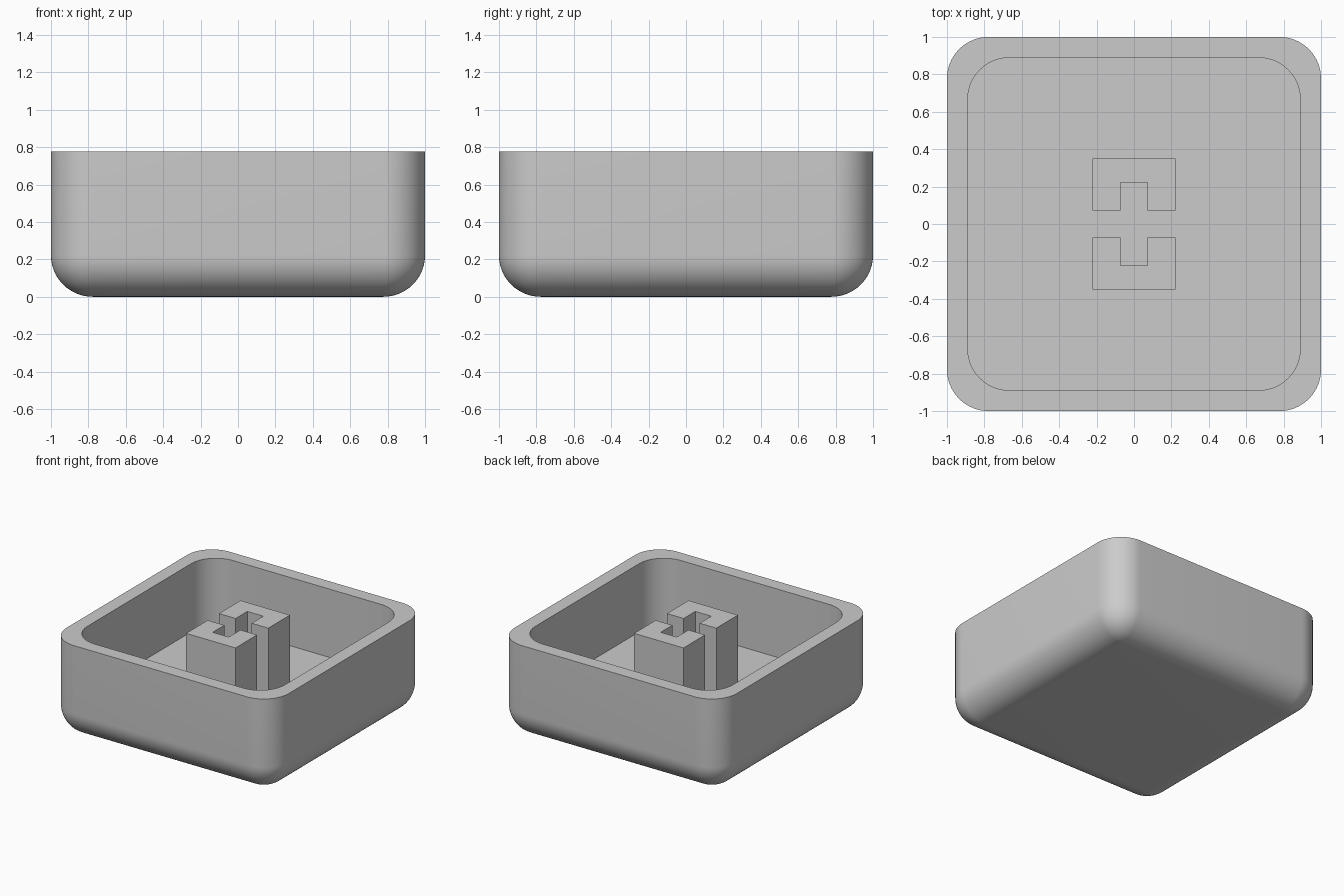
import bpy, bmesh, math

cube = bpy.data.objects.get("Cube")
if cube:
    bpy.data.objects.remove(cube)

UNIT = 1 / 9            # wall thickness
HEIGHT = 7 * UNIT
RADIUS = 2 * UNIT
FLOOR = 2 * UNIT
STEPS = 16

grey = bpy.data.materials.new("plain grey")
grey.use_nodes = True
colour = (0.6, 0.6, 0.6, 1)
grey.diffuse_color = colour
grey.node_tree.nodes["Principled BSDF"].inputs["Base Color"].default_value = colour


def finish(bm, name):
    bmesh.ops.remove_doubles(bm, verts=bm.verts, dist=1e-5)
    bmesh.ops.recalc_face_normals(bm, faces=bm.faces)
    mesh = bpy.data.meshes.new(name)
    bm.to_mesh(mesh)
    bm.free()
    mesh.materials.append(grey)
    obj = bpy.data.objects.new(name, mesh)
    bpy.context.collection.objects.link(obj)
    return obj


def ring(bm, centre, radius, z):
    """Rounded square whose corner arcs are centred at +-centre."""
    verts = []
    for q in range(4):
        mid = math.pi / 4 + q * math.pi / 2
        cx = math.copysign(centre, math.cos(mid))
        cy = math.copysign(centre, math.sin(mid))
        for i in range(STEPS + 1):
            a = (q + i / STEPS) * math.pi / 2
            verts.append(bm.verts.new((cx + radius * math.cos(a), cy + radius * math.sin(a), z)))
    return verts


# Open shell: rounded bottom edge, straight walls, flat rim, sharp-edged cavity
bm = bmesh.new()
rings = []
for i in range(STEPS + 1):
    a = i / STEPS * math.pi / 2
    rings.append(ring(bm, 1 - RADIUS, RADIUS * math.sin(a), RADIUS * (1 - math.cos(a))))
rings.append(ring(bm, 1 - RADIUS, RADIUS, HEIGHT))
inner = 1 - UNIT - RADIUS
rings.append(ring(bm, inner, RADIUS, HEIGHT))
rings.append(ring(bm, inner, RADIUS, FLOOR))
for low, high in zip(rings, rings[1:]):
    for i in range(len(low)):
        j = (i + 1) % len(low)
        bm.faces.new((low[i], low[j], high[j], high[i]))
bm.faces.new(rings[0][::STEPS + 1])     # underside
bm.faces.new(rings[-1])                 # cavity floor
shell = finish(bm, "shell")
bpy.context.view_layer.objects.active = shell
shell.select_set(True)
bpy.ops.object.shade_smooth_by_angle(angle=math.radians(30))
shell.select_set(False)

# Two U-shaped stem halves that leave a cross-shaped socket between them
SLOT, OUT, END = 0.072, 2 * UNIT, 0.35
half = [(-OUT, SLOT), (-OUT, END), (OUT, END), (OUT, SLOT),
        (SLOT, SLOT), (SLOT, OUT), (-SLOT, OUT), (-SLOT, SLOT)]
for name, side in (("back_stem", 1), ("front_stem", -1)):
    bm = bmesh.new()
    base = [bm.verts.new((x, y * side, FLOOR)) for x, y in half]
    top = [bm.verts.new((x, y * side, HEIGHT)) for x, y in half]
    for i in range(len(half)):
        j = (i + 1) % len(half)
        bm.faces.new((base[i], base[j], top[j], top[i]))
    bm.faces.new(top)
    bm.faces.new(base[::-1])
    finish(bm, name)
